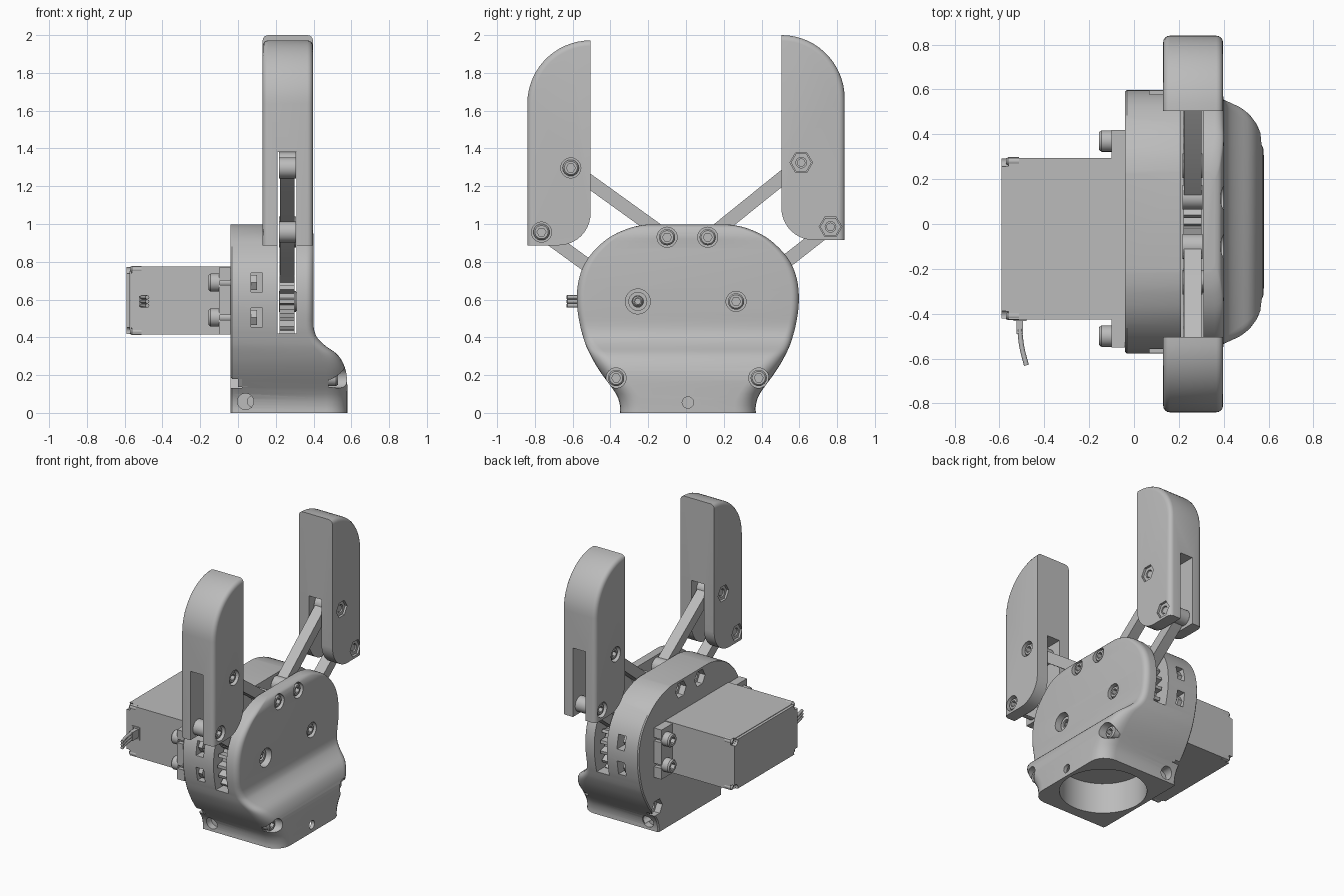
import bpy, bmesh
from math import sin, cos, pi, radians, atan2
from mathutils import Vector

if "Cube" in bpy.data.objects:
    bpy.data.objects.remove(bpy.data.objects["Cube"])

grey = bpy.data.materials.new("plain grey")
grey.use_nodes = True
grey.diffuse_color = (0.5, 0.5, 0.5, 1)
grey.node_tree.nodes["Principled BSDF"].inputs["Base Color"].default_value = (0.5, 0.5, 0.5, 1)


def loft(name, rings):
    """Solid skinned through closed rings of equal length, capped at both ends."""
    bm = bmesh.new()
    loops = [[bm.verts.new(p) for p in ring] for ring in rings]
    n = len(loops[0])
    for a, b in zip(loops, loops[1:]):
        for i in range(n):
            j = (i + 1) % n
            bm.faces.new((a[i], a[j], b[j], b[i]))
    bm.faces.new(loops[0])
    bm.faces.new(loops[-1])
    bmesh.ops.recalc_face_normals(bm, faces=bm.faces)
    mesh = bpy.data.meshes.new(name)
    bm.to_mesh(mesh)
    bm.free()
    mesh.materials.append(grey)
    ob = bpy.data.objects.new(name, mesh)
    bpy.context.collection.objects.link(ob)
    return ob


def circle(x, y, z, r, n=32, sides=0):
    """Ring around the x axis; with sides it follows a regular polygon."""
    pts = []
    for i in range(n):
        a = 2 * pi * i / n
        k = r
        if sides:
            s = 2 * pi / sides
            k = r * cos(s / 2) / cos(a % s - s / 2)
        pts.append((x, y + k * cos(a), z + k * sin(a)))
    return pts


def rod(name, x0, x1, y, z, r, n=32):
    return loft(name, [circle(x0, y, z, r, n), circle(x1, y, z, r, n)])


def box(name, x0, x1, y0, y1, z0, z1):
    return loft(name, [[(x, y0, z0), (x, y1, z0), (x, y1, z1), (x, y0, z1)] for x in (x0, x1)])


def cut(target, *cutters):
    for c in cutters:
        c.hide_render = True
        m = target.modifiers.new("cut", "BOOLEAN")
        m.operation, m.solver, m.object = "DIFFERENCE", "EXACT", c
        bpy.context.view_layer.objects.active = target
        bpy.ops.object.modifier_apply(modifier=m.name)
        bpy.data.objects.remove(c)


def screw(name, x, y, z, d, r=0.043):
    """Socket head screw whose top is at x, facing along d (+1 or -1)."""
    return loft(name, [circle(x - d * 0.06, y, z, r, 24), circle(x - d * 0.01, y, z, r, 24),
                       circle(x, y, z, r - 0.008, 24), circle(x, y, z, r * 0.55, 24, 6),
                       circle(x - d * 0.03, y, z, r * 0.55, 24, 6)])


def nut(name, x, y, z, d, r=0.055):
    """Hexagon nut with the bolt end set into it."""
    loft(name, [circle(x - d * 0.05, y, z, r, 24, 6), circle(x, y, z, r, 24, 6),
                circle(x, y, z, 0.028, 24), circle(x - d * 0.02, y, z, 0.028, 24)])
    rod(name + "_bolt_end", x - d * 0.04, x - d * 0.005, y, z, 0.022, 20)


# Housing: cross-sections stacked in height (height, half width, front depth)
rows = [(0, .36, .58), (.04, .36, .58), (.10, .38, .58), (.2, .452, .575), (.26, .491, .558),
        (.31, .518, .525), (.35, .537, .47), (.38, .548, .435), (.41, .557, .413), (.46, .57, .4),
        (.55, .585, .4), (.65, .586, .4), (.74, .568, .4), (.82, .528, .4), (.89, .465, .4),
        (.94, .398, .4), (.975, .32, .39), (.99, .265, .378), (.997, .22, .36)]
rows = [Vector(r) for r in rows]
fine = []
for i in range(len(rows) - 1):
    p0, p1, p2, p3 = rows[max(i - 1, 0)], rows[i], rows[i + 1], rows[min(i + 2, len(rows) - 1)]
    for k in range(3):
        t = k / 3
        fine.append(0.5 * (2 * p1 + (p2 - p0) * t + (2 * p0 - 5 * p1 + 4 * p2 - p3) * t * t
                           + (3 * p1 - p0 - 3 * p2 + p3) * t ** 3))
fine.append(rows[-1])
BACK, MID = -0.04, 0.01


def section(z, half, front):
    r = 0.04 + 0.4 * max(front - 0.4, 0)
    side = [(BACK, half - 0.008), (BACK + 0.008, half)]
    for k in range(7):
        a = k * pi / 12
        side.append((front - r + r * sin(a), half - r + r * cos(a)))
    return [(x, MID + y, z) for x, y in side] + [(x, MID - y, z) for x, y in reversed(side)]


housing = loft("housing", [section(*r) for r in fine])
cut(housing, box("gear_slot", .21, .31, -1, 1, .42, 1.2),
    loft("socket", [[(p[2] + .27, p[1], z) for p in circle(0, MID, 0, .285, 48)] for z in (-.1, .22)]),
    rod("set_hole", .4, .7, MID, .055, .03))

# Screws in the faceplate and nut pockets on the back
for y, z, top in ((-.1, .93, .39), (.115, .93, .39), (-.37, .185, .53), (.385, .185, .53), (.265, .59, .39)):
    cut(housing, rod("counterbore", top - .05, .7, y, z, .053))
    screw("faceplate_screw", top, y, z, 1)
    if z != .59:
        cut(housing, rod("nut_pocket", -.1, .02, y, z, .06, 6))
        nut("back_nut", .0, y, z, -1, .054)

# Drive hub hole with its centre screw
cut(housing, rod("hub_hole", .3, .5, -.255, .59, .066))
loft("drive_hub", [circle(.3, -.255, .59, .05), circle(.365, -.255, .59, .05),
                   circle(.365, -.255, .59, .03), circle(.33, -.255, .59, .03)])
screw("drive_screw", .36, -.255, .59, 1, .028)

# Side pockets holding the motor mounting nuts, and the slanted base holes
for s in (-1, 1):
    for z in (.505, .69):
        y0, y1 = sorted((MID + s * .48, MID + s * .8))
        cut(housing, box("side_pocket", .07, .13, y0, y1, z - .05, z + .05))
        nut("mount_nut", .10, MID + s * .515, z, 1, .045)
    hole = [[(.04 + p[1], MID + s * y, .06 + p[2]) for p in circle(0, 0, 0, .043)] for y in (.31, .6)]
    cut(housing, loft("base_hole", hole))
    inner = [[(.08 + p[1], MID + s * y, .06 + p[2]) for p in circle(0, 0, 0, .03)] for y in (.25, .352)]
    cut(housing, loft("base_hole_inner", inner))

# Meshing gears
TEETH = 24
for s in (-1, 1):
    rim = []
    for i in range(TEETH):
        for f, r in ((-.3, .235), (-.14, .285), (.14, .285), (.3, .235)):
            a = 2 * pi * (i + f + (.5 if s > 0 else 0)) / TEETH
            rim.append((s * .26 + r * cos(a), .59 + r * sin(a)))
    loft("gear", [[(x, y, z) for y, z in rim] for x in (.22, .3)])


# Links
def link(name, p, q):
    a = atan2(q[1] - p[1], q[0] - p[0])
    pts = [(c[0] + .036 * cos(a + o + k * pi / 8), c[1] + .036 * sin(a + o + k * pi / 8))
           for c, o in ((q, -pi / 2), (p, pi / 2)) for k in range(9)]
    loft(name, [[(x, y, z) for y, z in pts] for x in (.222, .3)])
    for c in (p, q):
        rod(name + "_boss", .216, .306, *c, .055)


# Fingers
def finger(s, dz):
    def outline(x, d):
        pts = [(.505 + (.335 - d) * cos(a), 1.665 + (.335 - d) * sin(a))
               for a in (radians(90 - 6 * k) for k in range(16))]
        pts.append((.84 - d, .915))
        pts += [(.675 + .17 * cos(a), 1.085 + .17 * sin(a))
                for a in (radians(270 - 9 * k) for k in range(11))]
        return [(x, s * y, z + dz) for y, z in pts]

    bevel = [(.03 * (1 - cos(radians(a))), .03 * (1 - sin(radians(a)))) for a in (0, 22, 45, 68, 90)]
    rings = [outline(.13 + e, d) for e, d in bevel]
    rings += [outline(.397 - e, d) for e, d in reversed(bevel)]
    body = loft("finger", rings)
    cut(body, box("link_slot", .21, .31, -2, 2, .5, 1.41 + dz))
    for y, z in ((.61, 1.325), (.765, .985)):
        y, z = s * y, z + dz
        # Screw on one face, nut on the other
        for face, d in ((.397, 1), (.13, -1)):
            six = 6 if s * d > 0 else 32
            x0, x1 = sorted((face - d * .045, face + d * .1))
            cut(body, rod("pocket", x0, x1, y, z, .06 if six == 6 else .053, six))
            (nut if six == 6 else screw)("finger_fastener", face - d * .012, y, z, d)
    link("drive_link", (s * .26, .59), (s * .765, .985 + dz))
    link("guide_link", (MID + s * .11, .93), (s * .61, 1.325 + dz))


finger(1, 0)
finger(-1, -.028)

# Motor with mounting flange, lid and corner screws
motor = box("motor_case", -.57, -.03, -.425, .295, .415, .775)
lid = box("motor_lid", -.59, -.571, -.422, .292, .418, .772)
for y in (-.41, .28):
    for z in (.43, .76):
        cut(lid, rod("notch", -.7, -.5, y, z, .026, 16))
        cut(motor, rod("notch", -.7, -.56, y, z, .026, 16))
        screw("lid_screw", -.572, y, z, -1, .018)
flange = box("motor_flange", -.1, -.04, -.55, .42, .415, .77)
for y, edge in ((-.5, -1), (.37, 1)):
    for z in (.505, .69):
        y0, y1 = sorted((y, y + edge * .2))
        cut(flange, box("flange_slot", -.2, 0, y0, y1, z - .012, z + .012))
        screw("motor_screw", -.155, y, z, -1, .048)
        rod("motor_screw_shank", -.11, -.03, y, z, .025, 16)

# Cable plug and three wires
plug = box("cable_plug", -.538, -.48, -.432, -.41, .545, .635)
cut(plug, box("plug_recess", -.53, -.488, -.5, -.426, .553, .627))
box("cable_strain_relief", -.524, -.494, -.49, -.42, .56, .62)
for z in (.568, .59, .612):
    curve = bpy.data.curves.new("wire", "CURVE")
    curve.dimensions = "3D"
    curve.bevel_depth, curve.bevel_resolution, curve.use_fill_caps = .011, 2, True
    sp = curve.splines.new("BEZIER")
    sp.bezier_points.add(2)
    for b, co in zip(sp.bezier_points, ((-.51, -.47, z), (-.5, -.55, z), (-.48, -.63, z))):
        b.co = co
        b.handle_left_type = b.handle_right_type = "AUTO"
    curve.materials.append(grey)
    bpy.context.collection.objects.link(bpy.data.objects.new("wire", curve))

# Smooth the curved surfaces while keeping hard edges
bpy.ops.object.select_all(action="DESELECT")
for ob in bpy.context.scene.objects:
    if ob.type == "MESH":
        ob.select_set(True)
        bpy.context.view_layer.objects.active = ob
bpy.ops.object.shade_smooth_by_angle(angle=radians(32))
